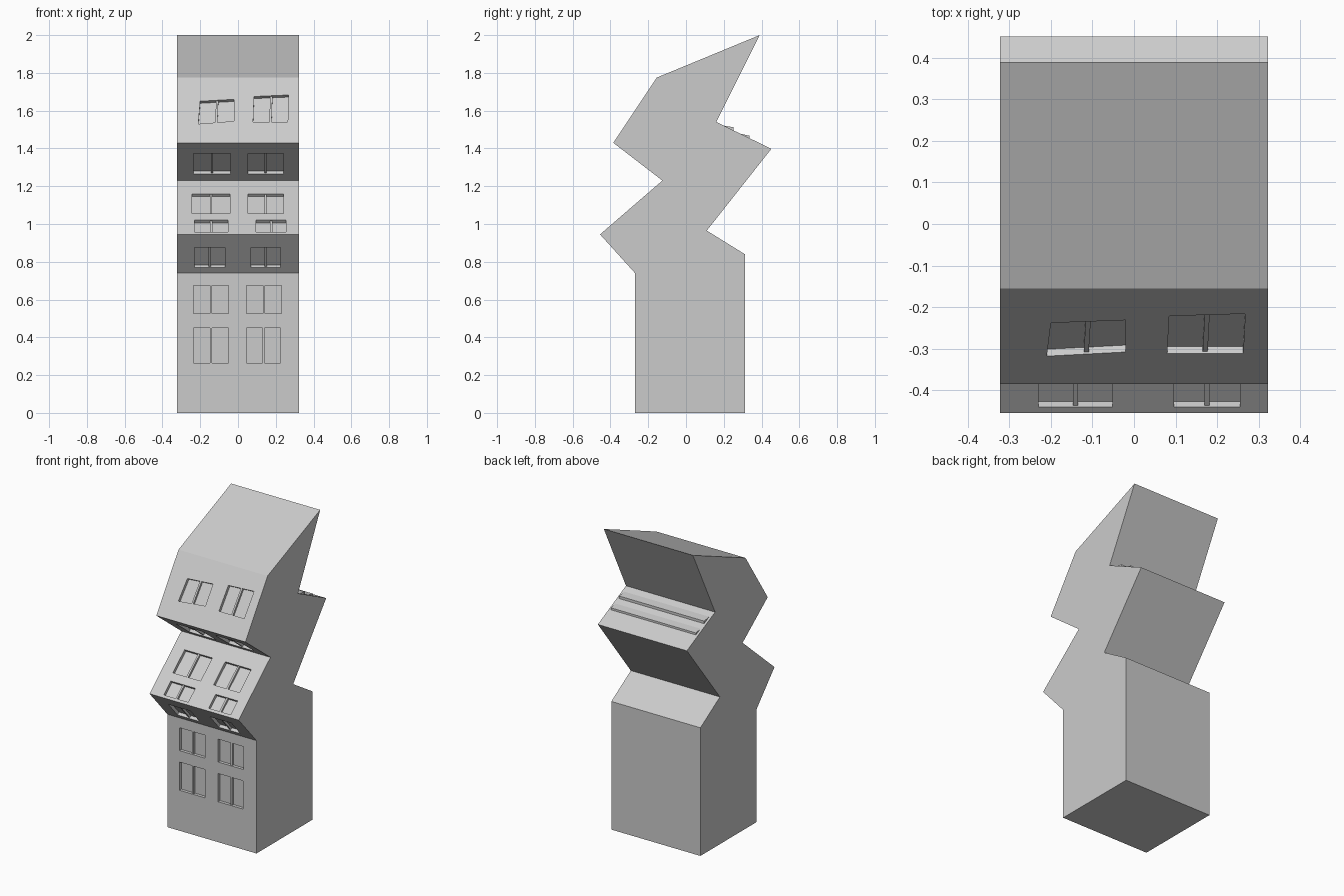
import bpy, bmesh
from mathutils import Vector

if "Cube" in bpy.data.objects:
    bpy.data.objects.remove(bpy.data.objects["Cube"])

# Zigzag side outline (y, z): front edge upwards, then back edge downwards
PROFILE = [(-0.27, 0), (-0.27, 0.74), (-0.455, 0.945), (-0.125, 1.23),
           (-0.385, 1.43), (-0.155, 1.775), (0.39, 2.0), (0.16, 1.54),
           (0.452, 1.398), (0.11, 0.965), (0.312, 0.84), (0.312, 0)]
X0, X1 = -0.323, 0.323
DEPTH = 0.02


def make_object(name, bm):
    bmesh.ops.recalc_face_normals(bm, faces=bm.faces)
    me = bpy.data.meshes.new(name)
    bm.to_mesh(me)
    bm.free()
    ob = bpy.data.objects.new(name, me)
    bpy.context.collection.objects.link(ob)
    return ob


def add_prism(bm, ring_a, ring_b):
    a = [bm.verts.new(p) for p in ring_a]
    b = [bm.verts.new(p) for p in ring_b]
    n = len(a)
    bm.faces.new(a)
    bm.faces.new(b[::-1])
    for i in range(n):
        bm.faces.new((a[i], b[i], b[(i + 1) % n], a[(i + 1) % n]))


def extrude_x(bm, outline, x0, x1):
    add_prism(bm, [(x0, y, z) for y, z in outline],
              [(x1, y, z) for y, z in outline])


def facade_block(bm, seg, quad, out, inn):
    # block standing on front facet seg, from quad corners given as (x, z)
    (ya, za), (yb, zb) = PROFILE[seg], PROFILE[seg + 1]
    normal = Vector((0, -(zb - za), yb - ya)).normalized()
    pts = [Vector((x, ya + (z - za) / (zb - za) * (yb - ya), z)) for x, z in quad]
    add_prism(bm, [p + normal * out for p in pts], [p - normal * inn for p in pts])


def rect(x0, x1, z0, z1):
    return [(x0, z0), (x1, z0), (x1, z1), (x0, z1)]


# Tower body
bm = bmesh.new()
extrude_x(bm, PROFILE, X0, X1)
tower = make_object("tower_body", bm)

# Windows: facet index and corners
WINDOWS = [(0, rect(-0.235, -0.05, 0.265, 0.45)), (0, rect(0.045, 0.225, 0.265, 0.45)),
           (0, rect(-0.235, -0.05, 0.525, 0.675)), (0, rect(0.045, 0.23, 0.525, 0.675)),
           (1, rect(-0.23, -0.07, 0.77, 0.875)), (1, rect(0.07, 0.225, 0.77, 0.875)),
           (2, rect(-0.23, -0.052, 0.957, 1.02)), (2, rect(0.096, 0.255, 0.957, 1.02)),
           (2, rect(-0.243, -0.042, 1.055, 1.16)), (2, rect(0.052, 0.24, 1.055, 1.16)),
           (3, rect(-0.235, -0.04, 1.265, 1.373)), (3, rect(0.052, 0.24, 1.265, 1.373)),
           (4, [(-0.21, 1.53), (-0.02, 1.545), (-0.02, 1.66), (-0.2, 1.65)]),
           (4, [(0.08, 1.54), (0.263, 1.54), (0.268, 1.683), (0.085, 1.675)])]
cut, bars = bmesh.new(), bmesh.new()
for seg, q in WINDOWS:
    facade_block(cut, seg, q, 0.01, DEPTH)
    # central window bar
    lo = [(q[0][k] + q[1][k]) / 2 for k in (0, 1)]
    hi = [(q[3][k] + q[2][k]) / 2 for k in (0, 1)]
    w = 0.006
    facade_block(bars, seg, [(lo[0] - w, lo[1]), (lo[0] + w, lo[1]),
                             (hi[0] + w, hi[1]), (hi[0] - w, hi[1])],
                 -0.006, DEPTH + 0.004)
cutter = make_object("window_cutter", cut)
make_object("window_bars", bars)

# Carve the window recesses
mod = tower.modifiers.new("windows", 'BOOLEAN')
mod.operation = 'DIFFERENCE'
mod.solver = 'EXACT'
mod.object = cutter
cutter.hide_render = True
cutter.hide_set(True)

# Two thin ledges on the rear terrace
bm = bmesh.new()
for y0, z0, y1, z1 in [(0.2, 1.521, 0.252, 1.512), (0.29, 1.477, 0.337, 1.467)]:
    extrude_x(bm, [(y0, z0 - 0.005), (y0, z0), (y1, z1), (y1, z1 - 0.03)], X0 + 0.015, X1 - 0.015)
make_object("rear_ledges", bm)
